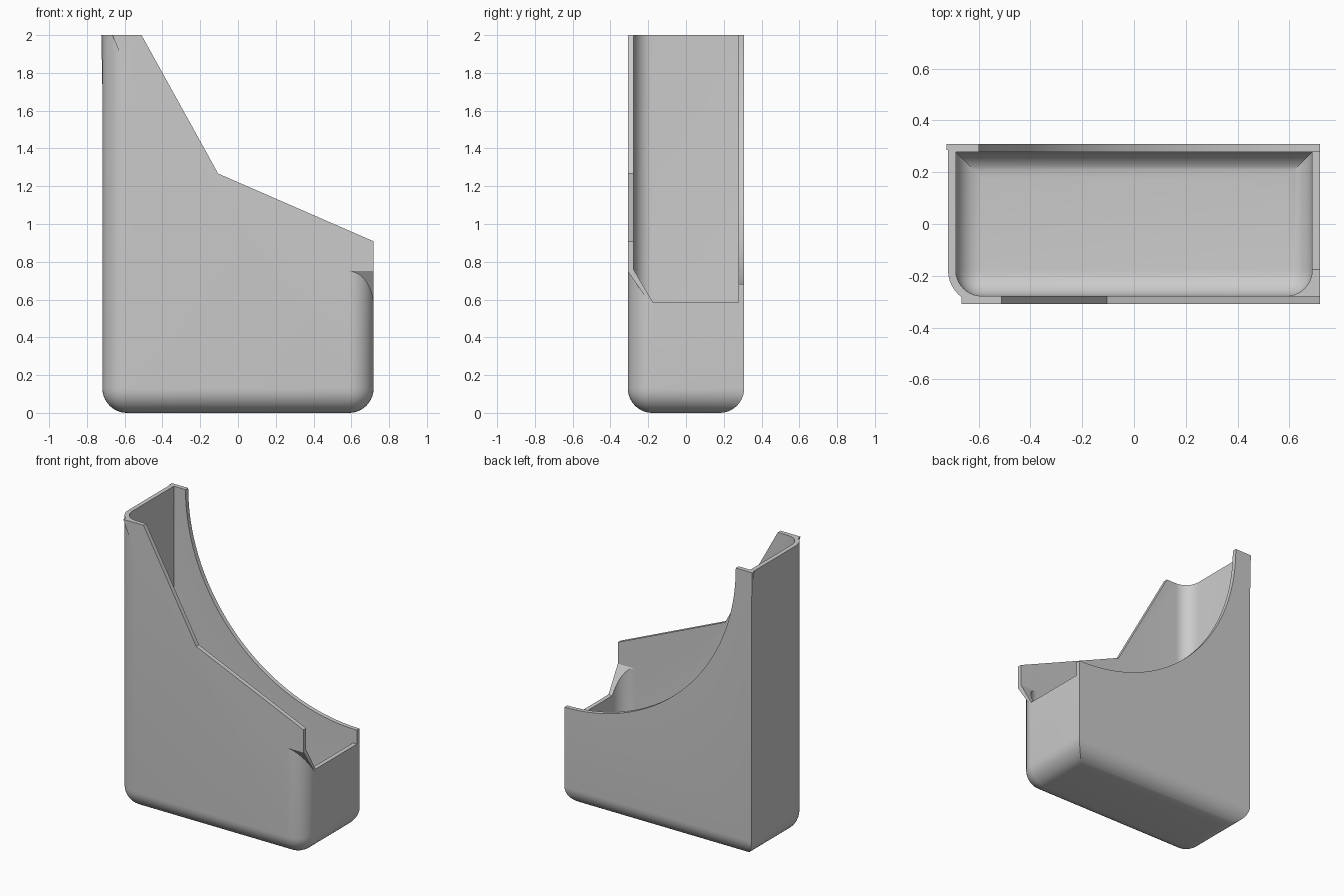
import bpy
import bmesh
from mathutils import Vector

if "Cube" in bpy.data.objects:
    bpy.data.objects.remove(bpy.data.objects["Cube"], do_unlink=True)

grey = bpy.data.materials.new("plain grey")
grey.use_nodes = True
colour = (0.6, 0.6, 0.6, 1)
grey.diffuse_color = colour
grey.node_tree.nodes["Principled BSDF"].inputs["Base Color"].default_value = colour

HX, HY, WALL, ROUND = 0.718, 0.308, 0.03, 0.13


def to_object(name, bm):
    bmesh.ops.recalc_face_normals(bm, faces=bm.faces)
    mesh = bpy.data.meshes.new(name)
    bm.to_mesh(mesh)
    bm.free()
    mesh.materials.append(grey)
    obj = bpy.data.objects.new(name, mesh)
    bpy.context.collection.objects.link(obj)
    return obj


def tub(name, inset, top, radius):
    """Block with rounded floor edges and rounded front uprights; back uprights stay sharp."""
    bm = bmesh.new()
    bmesh.ops.create_cube(bm, size=2)
    for v in bm.verts:
        v.co = Vector((v.co.x * (HX - inset), v.co.y * (HY - inset),
                       top if v.co.z > 0 else inset))
    edges = [e for e in bm.edges
             if all(v.co.z < 1 for v in e.verts)
             or (all(v.co.y < 0 for v in e.verts)
                 and abs(e.verts[0].co.z - e.verts[1].co.z) > 1)]
    bmesh.ops.bevel(bm, geom=edges, offset=radius, segments=10, profile=0.5,
                    affect='EDGES', clamp_overlap=True)
    return to_object(name, bm)


def prism(name, points, axis, start, end):
    """Extrude a flat outline along x (points are y, z) or y (points are x, z)."""
    bm = bmesh.new()
    place = (lambda a, b: (start, a, b)) if axis == 'x' else (lambda a, b: (a, start, b))
    face = bm.faces.new([bm.verts.new(place(a, b)) for a, b in points])
    new = bmesh.ops.extrude_face_region(bm, geom=[face])["geom"]
    shift = Vector((end - start, 0, 0)) if axis == 'x' else Vector((0, end - start, 0))
    bmesh.ops.translate(bm, vec=shift, verts=[g for g in new if isinstance(g, bmesh.types.BMVert)])
    return to_object(name, bm)


def combine(target, tool, operation):
    mod = target.modifiers.new(tool.name, 'BOOLEAN')
    mod.operation, mod.solver, mod.object = operation, 'EXACT', tool
    bpy.context.view_layer.objects.active = target
    bpy.ops.object.modifier_apply(modifier=mod.name)
    bpy.data.objects.remove(tool, do_unlink=True)


# Outer shell
holder = tub("file_holder", 0, 2, ROUND)

# Square front corner that overhangs the rounded upright
combine(holder, prism("square_corner",
                      [(-HY, 0.75), (-HY, 1.3), (-0.17, 1.3), (-0.17, 0.55), (-0.195, 0.585)],
                      'x', 0.55, HX), 'UNION')

# Small flares at the top of the tall end
combine(holder, prism("front_flare", [(-0.59, 1.82), (-0.665, 2), (-0.55, 2), (-0.55, 1.82)],
                      'y', -HY, -0.27), 'UNION')
combine(holder, prism("back_flare", [(-0.717, 1.66), (-0.724, 2), (-0.70, 2), (-0.70, 1.66)],
                      'y', 0.285, HY), 'UNION')

# Hollow inside
combine(holder, tub("cavity", WALL, 2.2, ROUND - WALL), 'DIFFERENCE')

# Low open end with a slanted corner
inner = HY - WALL
combine(holder, prism("end_opening",
                      [(-inner, 0.76), (-inner, 2.2), (inner, 2.2), (inner, 0.585), (-0.175, 0.585)],
                      'x', 0.5, 0.9), 'DIFFERENCE')

# Sloping front edge
combine(holder, prism("front_slope",
                      [(-0.566, 2.1), (-0.105, 1.267), (0.9, 0.829), (0.9, 2.1)],
                      'y', -0.4, -0.15), 'DIFFERENCE')

# Sweeping round cut in the back wall
bm = bmesh.new()
bmesh.ops.create_circle(bm, segments=128, radius=1.318)
arc = [(v.co.x + 0.72, v.co.y + 2) for v in bm.verts]
bm.free()
combine(holder, prism("back_sweep", arc, 'y', 0.15, 0.4), 'DIFFERENCE')

# Smooth the rounded edges, keep the rims crisp
bpy.ops.object.select_all(action='DESELECT')
holder.select_set(True)
bpy.context.view_layer.objects.active = holder
bpy.ops.object.shade_smooth_by_angle(angle=0.5)
